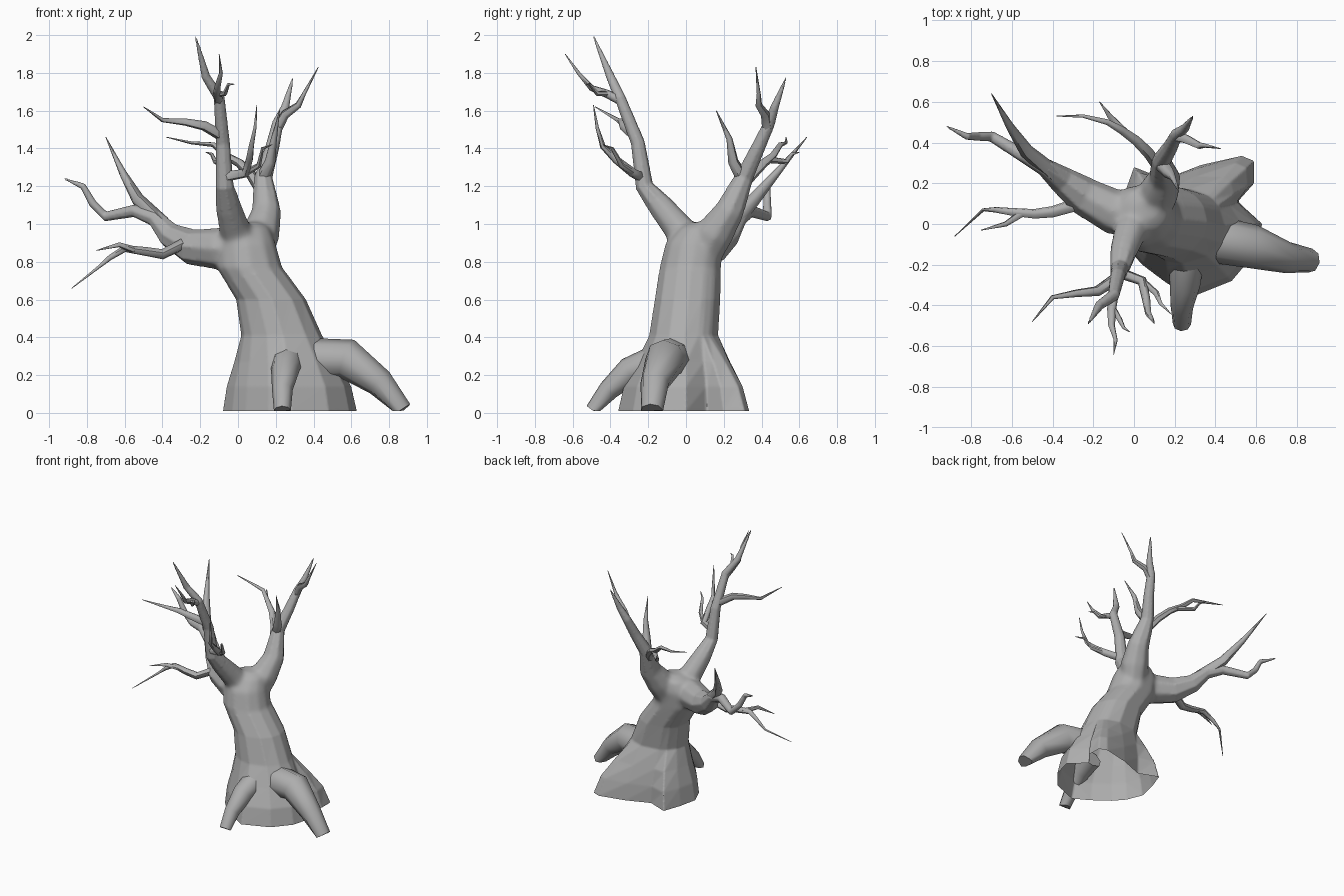
import bpy
import bmesh
import math
from mathutils import Vector

old_cube = bpy.data.objects.get("Cube")
if old_cube:
    bpy.data.objects.remove(old_cube, do_unlink=True)

# One flat bark colour
bark = bpy.data.materials.new("grey_bark")
bark.use_nodes = True
bark_colour = (0.42, 0.42, 0.42, 1)
bark.diffuse_color = bark_colour
bark.node_tree.nodes["Principled BSDF"].inputs["Base Color"].default_value = bark_colour


def select_only(objects):
    bpy.ops.object.select_all(action="DESELECT")
    for obj in objects:
        obj.select_set(True)
    bpy.context.view_layer.objects.active = objects[0]


def loft(name, rings):
    """Skin a list of equal-length vertex rings into one closed, smooth object."""
    mesh = bpy.data.meshes.new(name)
    bm = bmesh.new()
    loops = [[bm.verts.new(point) for point in ring] for ring in rings]
    count = len(loops[0])
    for lower, upper in zip(loops, loops[1:]):
        for i in range(count):
            j = (i + 1) % count
            bm.faces.new((lower[i], lower[j], upper[j], upper[i]))
    bm.faces.new(list(reversed(loops[0])))
    bm.faces.new(loops[-1])
    bm.to_mesh(mesh)
    bm.free()
    mesh.materials.append(bark)
    obj = bpy.data.objects.new(name, mesh)
    bpy.context.collection.objects.link(obj)
    select_only([obj])
    bpy.ops.object.shade_smooth_by_angle(angle=math.radians(60))
    return obj


def limb(name, path, radii, sides=8):
    """Sweep a round section along a path, without twisting it."""
    points = [Vector(p) for p in path]
    last = len(points) - 1
    rings = []
    tangent = None
    for i, point in enumerate(points):
        before = points[max(i - 1, 0)]
        after = points[min(i + 1, last)]
        direction = (after - before).normalized()
        if tangent is None:
            side = direction.orthogonal().normalized()
        else:
            side = tangent.rotation_difference(direction) @ side
        tangent = direction
        other = direction.cross(side)
        ring = []
        for k in range(sides):
            angle = math.tau * k / sides
            offset = side * math.cos(angle) + other * math.sin(angle)
            vertex = point + offset * radii[i]
            vertex.z = max(vertex.z, 0.01)
            ring.append(vertex)
        rings.append(ring)
    return loft(name, rings)


def twig(name, radius, *path):
    """A thin limb that narrows slowly, then ends in a point."""
    last = len(path) - 1
    radii = [radius * (1 - (i / last) ** 1.4) + .002 for i in range(last + 1)]
    limb(name, path, radii, sides=6)


# Trunk: leaning oval sections that flare into a lobed foot
foot = [(.63, 0), (.51, .11), (.59, .2), (.59, .31), (.53, .335), (.33, .29),
        (.15, .22), (0, .28), (-.05, .14), (-.08, 0), (-.03, -.12), (.04, -.2),
        (.16, -.29), (.28, -.36), (.48, -.28), (.59, -.15)]
foot_centre = Vector((.27, 0))
# Each section: height, centre x, centre y, radius x, radius y, flare
sections = [
    (-.04, .27, 0, .3, .3, 1),
    (.01, .27, 0, .3, .3, 1),
    (.14, .255, 0, .25, .24, .76),
    (.27, .24, 0, .22, .2, .4),
    (.41, .23, -.01, .21, .18, .03),
    (.6, .175, .01, .185, .175, 0),
    (.77, .06, .025, .175, .165, 0),
    (.9, .04, .045, .16, .155, 0),
    (.98, .05, .07, .12, .11, 0),
    (1.01, .06, .07, .06, .05, 0),
]
trunk_rings = []
for height, cx, cy, rx, ry, flare in sections:
    ring = []
    for corner in foot:
        spoke = Vector(corner) - foot_centre
        angle = math.atan2(spoke.y, spoke.x)
        oval = Vector((cx + rx * math.cos(angle), cy + ry * math.sin(angle)))
        spot = oval.lerp(Vector(corner), flare)
        ring.append((spot.x, spot.y, height))
    trunk_rings.append(ring)
trunk = loft("trunk", trunk_rings)

# The three main limbs
right_limb = limb(
    "right_limb",
    [(.06, .04, .87), (-.1, .06, .87), (-.25, .14, .88), (-.36, .22, .94),
     (-.44, .28, 1.03), (-.55, .34, 1.07), (-.7, .43, 1.04),
     (-.77, .43, 1.11), (-.82, .43, 1.2), (-.92, .48, 1.24)],
    (.11, .115, .095, .068, .045, .034, .027, .022, .018, .005))
front_limb = limb(
    "front_limb",
    [(.04, .03, .86), (-.02, -.04, .98), (-.05, -.13, 1.09), (-.07, -.22, 1.2),
     (-.08, -.255, 1.43), (-.1, -.35, 1.67), (-.17, -.4, 1.78),
     (-.225, -.49, 1.995)],
    (.09, .085, .07, .048, .038, .03, .024, .005))
back_limb = limb(
    "back_limb",
    [(.08, .08, .8), (.12, .15, .95), (.15, .23, 1.07), (.135, .31, 1.25),
     (.18, .38, 1.4), (.21, .44, 1.53), (.25, .47, 1.62), (.29, .53, 1.775)],
    (.09, .105, .08, .048, .038, .031, .023, .005))

# Grow trunk and limbs together, soften the crotch, and open the foot
select_only([trunk, right_limb, front_limb, back_limb])
bpy.ops.object.join()
fuse = trunk.modifiers.new("fuse", "REMESH")
fuse.mode = "VOXEL"
fuse.voxel_size = .008
bpy.ops.object.modifier_apply(modifier=fuse.name)
bm = bmesh.new()
bm.from_mesh(trunk.data)
crotch = Vector((.04, .06, .95))
for reach in (.2, .25, .3):
    near = [v for v in bm.verts if (v.co - crotch).length < reach]
    for _ in range(10):
        bmesh.ops.smooth_vert(bm, verts=near, factor=.5, use_axis_x=True,
                              use_axis_y=True, use_axis_z=True)
bmesh.ops.bisect_plane(bm, geom=bm.verts[:] + bm.edges[:] + bm.faces[:],
                       plane_co=(0, 0, .01), plane_no=(0, 0, 1),
                       clear_inner=True)
bm.to_mesh(trunk.data)
bm.free()
select_only([trunk])
bpy.ops.object.shade_smooth_by_angle(angle=math.radians(60))

# Roots
limb("left_root",
     [(.42, -.08, .28), (.58, -.11, .285), (.75, -.165, .16), (.865, -.18, .01)],
     (.115, .108, .077, .06))
limb("front_root",
     [(.26, -.17, .27), (.25, -.3, .22), (.235, -.41, .12), (.235, -.49, .01)],
     (.085, .075, .055, .045))

# Right limb's fork and low branch
twig("right_limb_fork", .042, (-.4, .25, 1), (-.53, .36, 1.13),
     (-.61, .48, 1.27), (-.7, .64, 1.46))
twig("low_branch", .032, (-.2, .12, .89), (-.3, .09, .89), (-.4, .06, .84),
     (-.49, .05, .855), (-.6, .06, .87), (-.68, .07, .82), (-.74, .07, .77),
     (-.88, -.06, .66))
twig("low_branch_twig", .018, (-.54, .06, .86), (-.63, 0, .89), (-.75, -.03, .86))

# Front limb's branches
twig("front_limb_side_branch", .028, (-.09, -.27, 1.47), (-.18, -.33, 1.52),
     (-.28, -.34, 1.54), (-.4, -.36, 1.55), (-.5, -.48, 1.62))
twig("front_limb_top_branch", .024, (-.1, -.34, 1.65), (-.11, -.42, 1.69),
     (-.11, -.5, 1.72), (-.09, -.57, 1.8), (-.1, -.64, 1.9))
twig("front_limb_top_twig", .014, (-.1, -.42, 1.69), (-.07, -.47, 1.69),
     (-.05, -.51, 1.74), (-.02, -.53, 1.74))
twig("front_limb_inner_branch", .026, (-.07, -.24, 1.25), (.04, -.28, 1.27),
     (.06, -.37, 1.34), (.07, -.44, 1.41), (.09, -.47, 1.51), (.1, -.49, 1.63))
twig("front_limb_inner_twig", .016, (.04, -.28, 1.27), (.11, -.34, 1.31),
     (.13, -.39, 1.4), (.18, -.44, 1.42))

# Back limb's branches
twig("back_limb_fork", .026, (.21, .43, 1.51), (.25, .42, 1.58),
     (.32, .385, 1.63), (.35, .385, 1.69), (.425, .37, 1.83))
twig("back_limb_inner_branch", .034, (.13, .3, 1.24), (.17, .25, 1.33),
     (.19, .23, 1.45), (.22, .16, 1.6))
twig("back_limb_side_branch", .028, (.12, .28, 1.18), (.07, .35, 1.26),
     (.01, .41, 1.32), (-.06, .46, 1.36), (-.13, .5, 1.42), (-.25, .53, 1.43),
     (-.38, .53, 1.46))
twig("back_limb_side_twig", .016, (-.03, .44, 1.34), (-.12, .53, 1.33),
     (-.14, .56, 1.37), (-.17, .6, 1.38))
